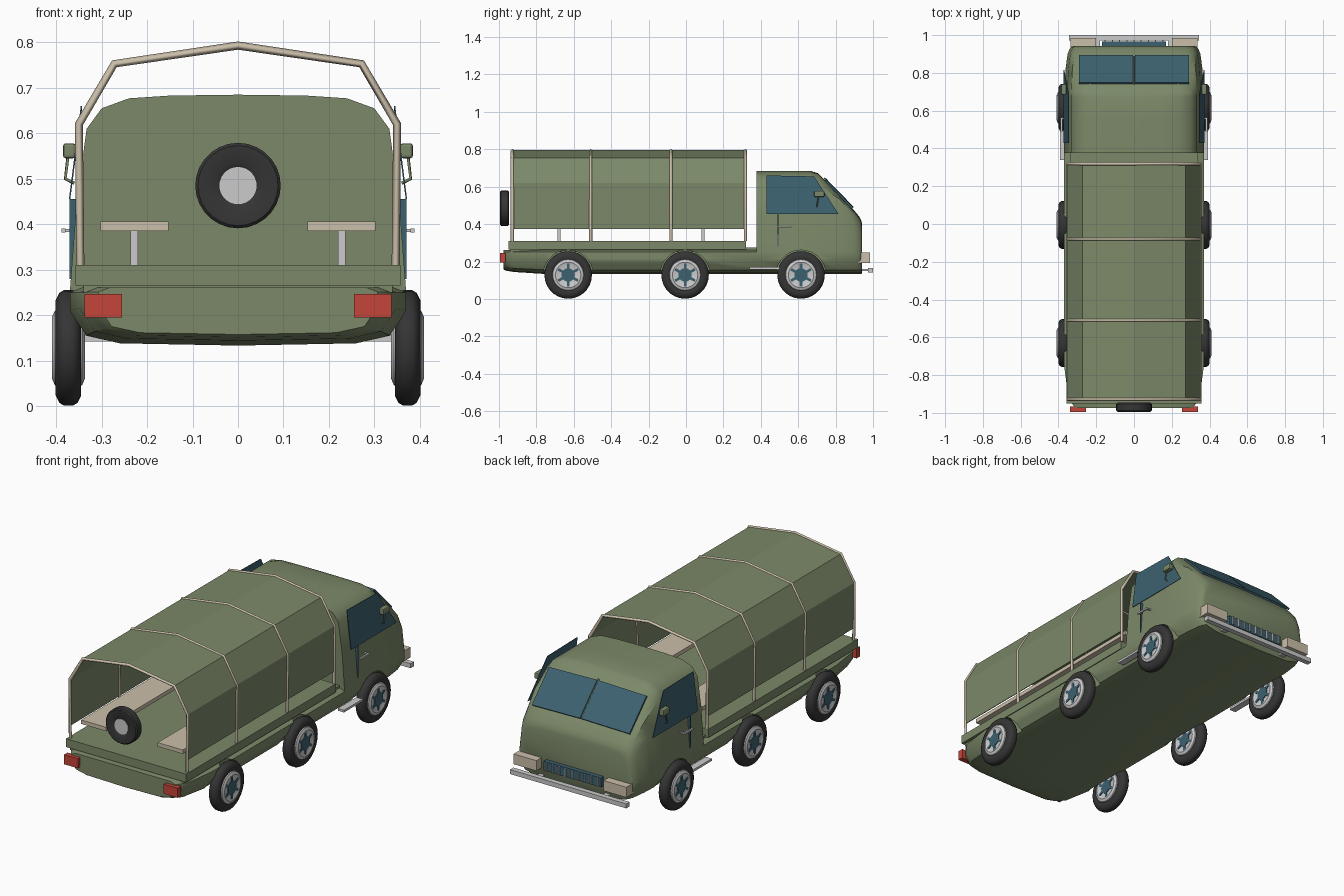
import bpy, bmesh, math
from mathutils import Vector, Matrix

if "Cube" in bpy.data.objects:
    bpy.data.objects.remove(bpy.data.objects["Cube"])


def mat(name, r, g, b):
    m = bpy.data.materials.new(name)
    m.diffuse_color = (r, g, b, 1)
    m.use_nodes = True
    m.node_tree.nodes["Principled BSDF"].inputs["Base Color"].default_value = m.diffuse_color
    return m


GREEN = mat("green", 0.20, 0.25, 0.14)
TEAL = mat("teal glass", 0.045, 0.12, 0.16)
BEIGE = mat("beige", 0.60, 0.52, 0.40)
RED = mat("red", 0.55, 0.06, 0.04)
RUBBER = mat("rubber", 0.035, 0.035, 0.035)


def finish(name, bm, material=None, smooth=None):
    bmesh.ops.recalc_face_normals(bm, faces=bm.faces)
    me = bpy.data.meshes.new(name)
    bm.to_mesh(me)
    bm.free()
    ob = bpy.data.objects.new(name, me)
    bpy.context.collection.objects.link(ob)
    if material:
        me.materials.append(material)
    if smooth:
        shade(ob, smooth)
    return ob


def shade(ob, angle):
    bpy.ops.object.select_all(action='DESELECT')
    ob.select_set(True)
    bpy.context.view_layer.objects.active = ob
    bpy.ops.object.shade_smooth_by_angle(angle=math.radians(angle))


def box(name, x, y, z, material=None):
    """Box from (min, max) pairs."""
    bm = bmesh.new()
    r = bmesh.ops.create_cube(bm, size=1)
    for v in r['verts']:
        v.co = Vector([(a + b) / 2 + c * abs(b - a) for (a, b), c in zip((x, y, z), v.co)])
    return finish(name, bm, material)


def loft(name, rings, material, smooth=None):
    bm = bmesh.new()
    vs = [[bm.verts.new(p) for p in ring] for ring in rings]
    n = len(vs[0])
    for a, b in zip(vs, vs[1:]):
        for i in range(n):
            bm.faces.new((a[i], a[(i + 1) % n], b[(i + 1) % n], b[i]))
    bm.faces.new(vs[0])
    bm.faces.new(vs[-1])
    return finish(name, bm, material, smooth)


def lathe(name, prof, centre, material=None, axis='X', segs=28, smooth=35):
    """Spin (offset, radius) pairs about an axis."""
    bm = bmesh.new()
    vs = [bm.verts.new((o, 0, r)) for o, r in prof]
    es = [bm.edges.new(p) for p in zip(vs, vs[1:])]
    bmesh.ops.spin(bm, geom=vs + es, cent=(0, 0, 0), axis=(1, 0, 0),
                   angle=2 * math.pi, steps=segs, use_merge=True)
    bmesh.ops.remove_doubles(bm, verts=bm.verts, dist=1e-5)
    if axis == 'Y':
        bm.transform(Matrix.Rotation(math.pi / 2, 4, 'Z'))
    bm.transform(Matrix.Translation(centre))
    return finish(name, bm, material, smooth)


def plate(name, pts, offset, material):
    """Flat panel given thickness along an offset vector."""
    o = Vector(offset)
    return loft(name, [[Vector(p) for p in pts], [Vector(p) + o for p in pts]], material)


def rod(name, pts, radius, material=None):
    cu = bpy.data.curves.new(name, 'CURVE')
    cu.dimensions = '3D'
    cu.bevel_depth, cu.bevel_resolution = radius, 0
    cu.use_fill_caps = True
    sp = cu.splines.new('POLY')
    sp.points.add(len(pts) - 1)
    for p, co in zip(sp.points, pts):
        p.co = (*co, 1)
    ob = bpy.data.objects.new(name, cu)
    bpy.context.collection.objects.link(ob)
    if material:
        cu.materials.append(material)
    bpy.ops.object.select_all(action='DESELECT')
    ob.select_set(True)
    bpy.context.view_layer.objects.active = ob
    bpy.ops.object.convert(target='MESH')


def ring(half, y):
    """Closed cross-section mirrored about x = 0."""
    left = [(-x, z) for x, z in half[-2:0:-1]]
    return [(x, y, z) for x, z in half + left]


# Lower hull
LOW = [(.37, .25), (.37, .21), (.335, .155), (.26, .138), (0, .133)]
HULL = [(0, .262), (.34, .262)] + LOW


def hull_ring(y, sx, sz):
    return ring([(x * sx, .255 + (z - .255) * sz) for x, z in HULL], y)


hull = loft("lower_body", [hull_ring(*a) for a in (
    (-.975, .83, .80), (-.965, .86, .85), (-.92, .94, .91), (-.75, 1, 1), (.40, 1, 1))], GREEN, 35)

# Cab
CAB = [(0, .685), (.15, .683), (.24, .677), (.30, .655), (.333, .61), (.355, .45)] + LOW


def cab_ring(y, top, sx, lift=0):
    return ring([(x * sx, max(min(z, top - (.685 - z) * .3), z if z < .26 else .26) + (lift if z < .2 else 0))
                 for x, z in CAB], y)


cab = loft("cab", [cab_ring(*a) for a in (
    (.377, .685, 1), (.55, .685, 1), (.67, .683, 1), (.705, .672, .995), (.82, .556, .98),
    (.90, .472, .95), (.925, .442, .925), (.937, .42, .90), (.942, .40, .87, .006))], GREEN, 35)

# Wheel wells
AXLES = (-.63, -.005, .615)
for y in AXLES:
    for s in (-1, 1):
        cut = lathe("well_cutter", [(-.06, 0), (-.06, .133), (.1, .133), (.1, 0)] if s > 0 else
                    [(-.1, 0), (-.1, .133), (.06, .133), (.06, 0)], (s * .385, y, .128))
        cut.hide_render = True
        for ob in (hull, cab):
            if (ob is cab) != (y > .4):
                continue
            m = ob.modifiers.new("well", 'BOOLEAN')
            m.object, m.operation, m.solver = cut, 'DIFFERENCE', 'EXACT'
            bpy.context.view_layer.objects.active = ob
            bpy.ops.object.modifier_apply(modifier=m.name)
        bpy.data.objects.remove(cut)
for ob in (hull, cab):
    shade(ob, 35)

# Wheels
TYRE = [(-.020, .075), (-.027, .088), (-.028, .105), (-.020, .121), (-.010, .127),
        (.010, .127), (.020, .121), (.028, .105), (.027, .088), (.020, .075), (-.020, .075)]
for y in AXLES:
    for s in (-1, 1):
        c = Vector((s * .373, y, .128))
        lathe("tyre", TYRE, c, RUBBER)
        lathe("rim", [(-.030, 0), (-.030, .05), (-.036, .068), (-.030, .082), (-.02, .086),
                      (.02, .086), (.030, .082), (.036, .068), (.030, .05), (.030, 0)], c)
        lathe("hub", [(-.034, 0), (-.034, .036), (.034, .036), (.034, 0)], c, TEAL, segs=16)
        bm = bmesh.new()
        for k in range(6):
            m = (Matrix.Translation(c) @ Matrix.Rotation(k * math.pi / 3, 4, 'X')
                 @ Matrix.Translation((0, 0, .045)) @ Matrix.Diagonal((.068, .014, .035, 1)))
            bmesh.ops.create_cube(bm, size=1, matrix=m)
        finish("hub_spokes", bm, TEAL)

# Spare wheel
lathe("spare_tyre", [(-.018, .04), (-.024, .05), (-.024, .088), (-.018, .094), (.018, .094),
                     (.024, .088), (.024, .05), (.018, .04), (-.018, .04)], (0, -.970, .485), RUBBER, 'Y')
lathe("spare_hub", [(-.021, 0), (-.021, .041), (.021, .041), (.021, 0)], (0, -.970, .485), None, 'Y')

# Cargo bed
box("bed_floor", (-.357, .357), (-.95, .32), (.265, .31), GREEN)
box("bed_bearer", (-.34, .34), (-.94, .38), (.25, .275), GREEN)

# Canopy and bows
ARCH = [(-.347, .375), (-.350, .62), (-.272, .753), (0, .793), (.272, .753), (.350, .62), (.347, .375)]
bm = bmesh.new()
rows = [[bm.verts.new((x, y, z)) for x, z in ARCH] for y in (-.925, .315)]
for i in range(len(ARCH) - 1):
    bm.faces.new((rows[0][i], rows[0][i + 1], rows[1][i + 1], rows[1][i]))
canopy = finish("canopy", bm, GREEN)
sol = canopy.modifiers.new("thickness", 'SOLIDIFY')
sol.thickness, sol.offset = .004, 0
for y in (-.928, -.51, -.08, .318):
    rod("canopy_bow", [(-.347, y, .31)] + [(x, y, z) for x, z in ARCH[1:-1]] + [(.347, y, .31)], .009, BEIGE)

for s in (-1, 1):
    # Benches
    box("bench", (s * .153, s * .302), (-.90, .29), (.385, .406), BEIGE)
    for y in (-.68, .09):
        box("bench_leg", (s * .22, s * .237), (y - .008, y + .008), (.31, .385))
    # Side windows and door details
    plate("side_window", [(s * .369, .43, .455), (s * .369, .815, .455),
                          (s * .343, .685, .655), (s * .343, .43, .66)], (s * .003, 0, 0), TEAL)
    box("door_seam", (s * .355, s * .371), (.489, .494), (.28, .455), TEAL)
    box("door_handle", (s * .379, s * .388), (.49, .565), (.382, .391))
    box("handle_mount", (s * .35, s * .382), (.555, .565), (.383, .390))
    box("cab_step", (s * .355, s * .392), (.34, .52), (.158, .170))
    # Mirrors
    mirror = box("mirror", (s * .357, s * .385), (.685, .74), (.545, .578), GREEN)
    bv = mirror.modifiers.new("round", 'BEVEL')
    bv.width, bv.segments = .006, 2
    rod("mirror_arm", [(s * .374, .71, .55), (s * .380, .70, .50), (s * .36, .70, .49)], .004, GREEN)
    # Lamps
    box("tail_lamp", (s * .255, s * .338), (-.995, -.965), (.195, .246), RED)
    box("headlamp", (s * .20, s * .335), (.92, .985), (.192, .247), BEIGE)

# Windscreen in two panes
d = Vector((0, .735, .68)).normalized() * .006
for s in (-1, 1):
    plate("windscreen", [(s * .004, .742, .637), (s * .290, .742, .630),
                         (s * .290, .888, .482), (s * .004, .888, .487)], d * 1.6, TEAL)
rod("windscreen_bar", [(0, .74, .646), (0, .888, .494)], .004, GREEN)

# Grille and front bumper
box("grille", (-.17, .17), (.93, .965), (.195, .245), TEAL)
for i in range(9):
    x = -.152 + i * .038
    box("grille_bar", (x - .003, x + .003), (.96, .975), (.197, .243))
box("front_bumper", (-.345, .345), (.972, 1.0), (.142, .166))
for s in (-1, 1):
    box("bumper_bracket", (s * .18, s * .21), (.92, .975), (.148, .160))
